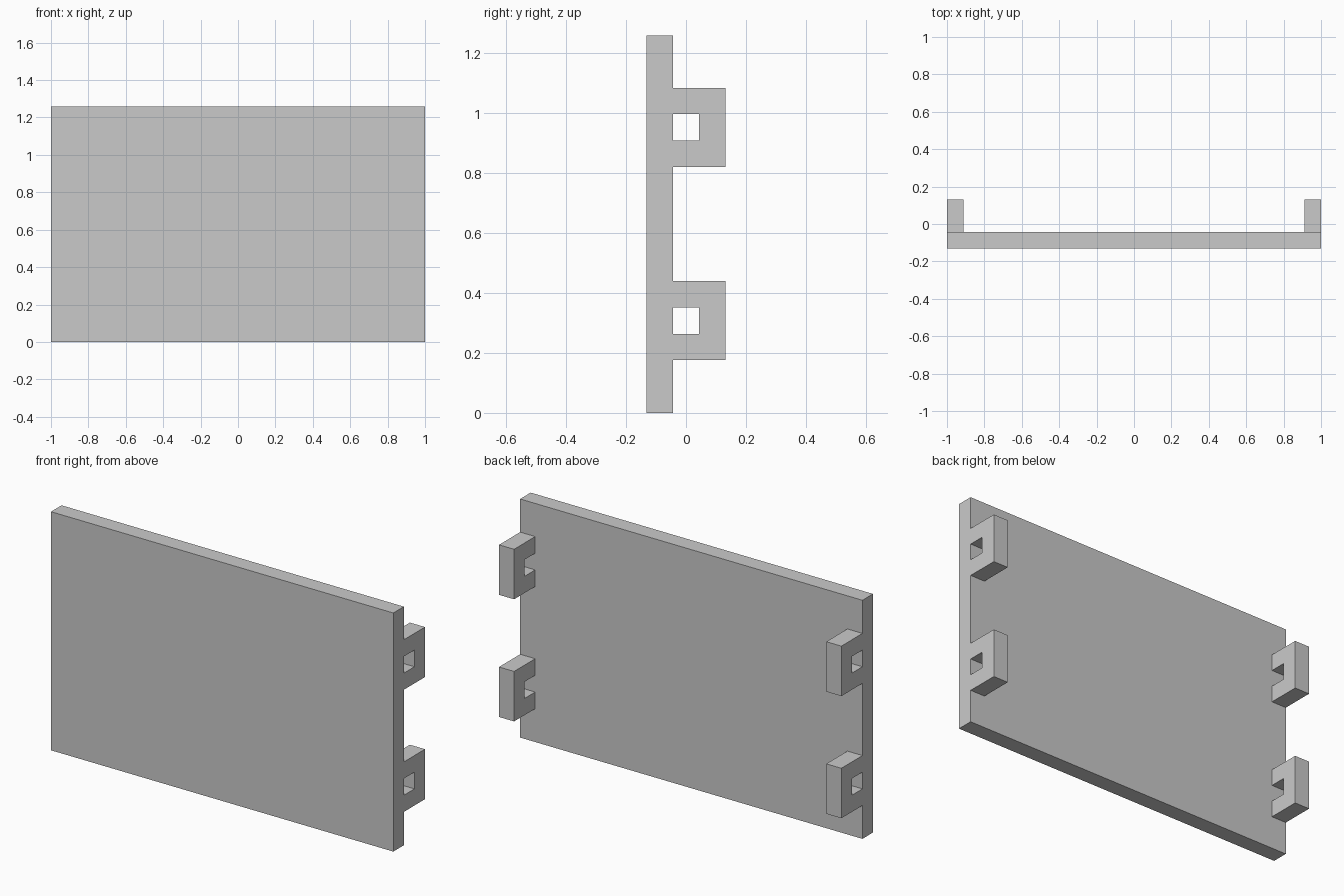
import bpy
import bmesh

cube = bpy.data.objects.get("Cube")
if cube:
    bpy.data.objects.remove(cube, do_unlink=True)

grey = bpy.data.materials.new("light grey")
grey.use_nodes = True
colour = (0.59, 0.59, 0.59, 1)
grey.diffuse_color = colour
grey.node_tree.nodes["Principled BSDF"].inputs["Base Color"].default_value = colour

T = 0.088             # shared thickness of panel and brackets
HEIGHT = 1.26
FRONT = -1.5 * T      # y of the panel's front face
INNER = FRONT + T     # y of the panel's back face


def extrude_profile(name, profile, x, width):
    """Extrude a (y, z) outline along x."""
    bm = bmesh.new()
    face = bm.faces.new([bm.verts.new((x, y, z)) for y, z in profile])
    side = bmesh.ops.extrude_face_region(bm, geom=[face])
    verts = [v for v in side["geom"] if isinstance(v, bmesh.types.BMVert)]
    bmesh.ops.translate(bm, verts=verts, vec=(width, 0, 0))
    bmesh.ops.recalc_face_normals(bm, faces=bm.faces)
    mesh = bpy.data.meshes.new(name)
    bm.to_mesh(mesh)
    bm.free()
    mesh.materials.append(grey)
    obj = bpy.data.objects.new(name, mesh)
    bpy.context.collection.objects.link(obj)


# Flat rectangular panel
extrude_profile("panel", [(FRONT, 0), (INNER, 0), (INNER, HEIGHT), (FRONT, HEIGHT)], -1, 2)

# C-shaped brackets, open towards the panel, flush with its side edges
outline = [(0, 0), (2, 0), (2, 3), (0, 3), (0, 2), (1, 2), (1, 1), (0, 1)]
for level, base in (("lower", 0.176), ("upper", 0.821)):
    profile = [(INNER + y * T, base + z * T) for y, z in outline]
    for side, x in (("right", -1), ("left", 1 - T)):
        extrude_profile(f"{level}_{side}_bracket", profile, x, T)
